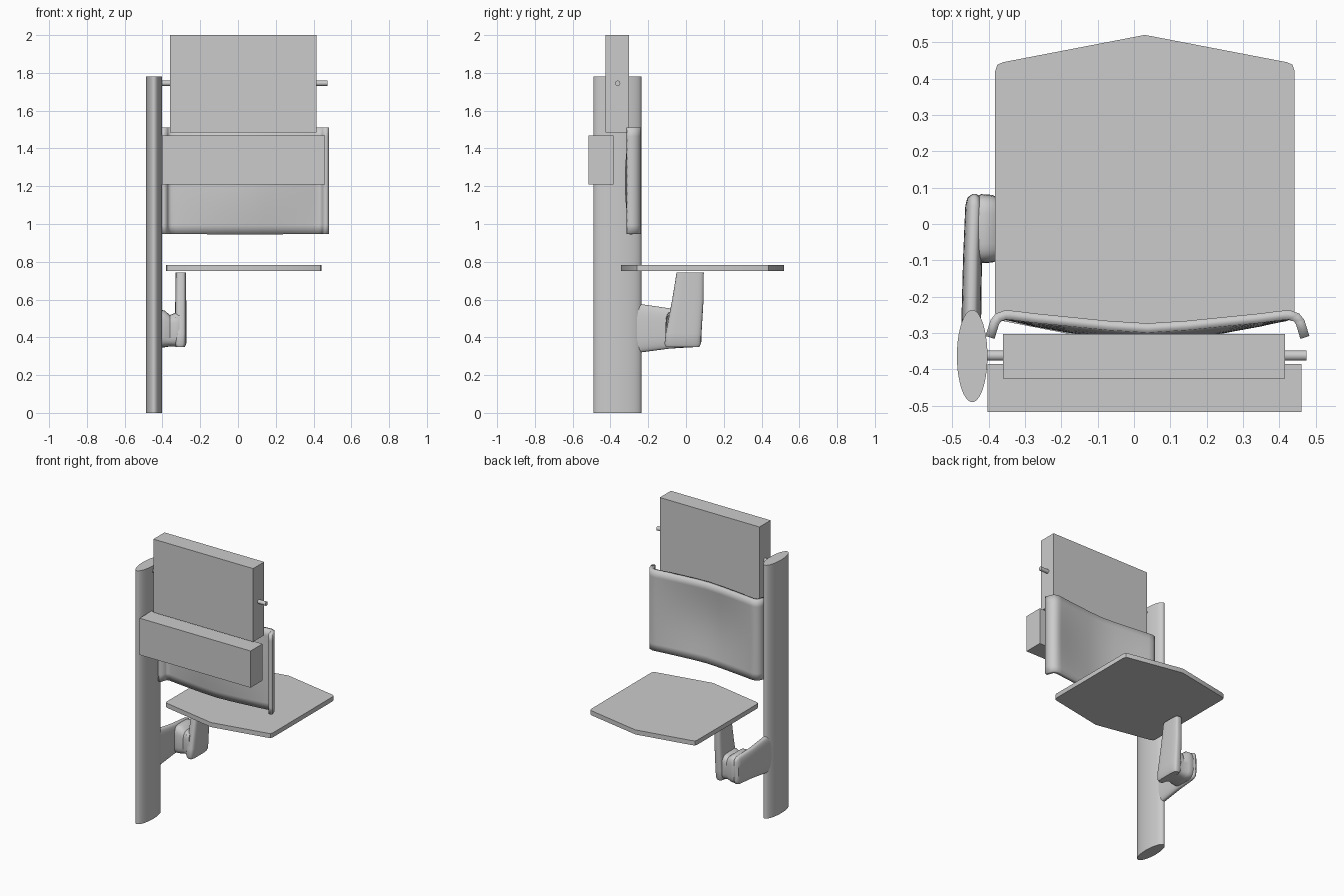
import bpy, math
from math import sin, cos, pi

if "Cube" in bpy.data.objects:
    bpy.data.objects.remove(bpy.data.objects["Cube"])


def make(name, verts, faces, smooth=True):
    me = bpy.data.meshes.new(name)
    me.from_pydata(verts, [], faces)
    ob = bpy.data.objects.new(name, me)
    bpy.context.collection.objects.link(ob)
    bpy.ops.object.select_all(action='DESELECT')
    ob.select_set(True)
    bpy.context.view_layer.objects.active = ob
    bpy.ops.object.mode_set(mode='EDIT')
    bpy.ops.mesh.select_all(action='SELECT')
    bpy.ops.mesh.normals_make_consistent(inside=False)
    bpy.ops.object.mode_set(mode='OBJECT')
    if smooth:
        bpy.ops.object.shade_smooth_by_angle(angle=math.radians(40))
    return ob


def box(name, lo, hi):
    v = [(x, y, z) for x in (lo[0], hi[0]) for y in (lo[1], hi[1]) for z in (lo[2], hi[2])]
    f = [(0, 1, 3, 2), (4, 6, 7, 5), (0, 4, 5, 1), (2, 3, 7, 6), (0, 2, 6, 4), (1, 5, 7, 3)]
    return make(name, v, f, False)


def loft(name, axis, sections, power=1.0, n=32):
    """Capped loft; each section is (position, centre a, centre b, half a, half b)."""
    verts = []
    for p, ca, cb, ha, hb in sections:
        for i in range(n):
            t = 2 * pi * i / n
            c, s = cos(t), sin(t)
            co = [ca + ha * math.copysign(abs(c) ** power, c),
                  cb + hb * math.copysign(abs(s) ** power, s)]
            co.insert(axis, p)
            verts.append(co)
    m = len(sections)
    faces = [(k * n + i, k * n + (i + 1) % n, (k + 1) * n + (i + 1) % n, (k + 1) * n + i)
             for k in range(m - 1) for i in range(n)]
    faces += [tuple(range(n)), tuple(range((m - 1) * n, m * n))]
    return make(name, verts, faces)


# oval upright post and the thin cross rod
loft("post", 2, [(z, -0.445, -0.363, 0.042, 0.127) for z in (0, 1.78)], n=40)
loft("cross_rod", 0, [(x, -0.362, 1.745, 0.014, 0.014) for x in (-0.44, 0.475)], n=20)

# box panels at the back
box("upper_panel", (-0.36, -0.425, 1.485), (0.415, -0.302, 2.0))
box("lower_panel", (-0.403, -0.517, 1.21), (0.46, -0.385, 1.468))

# seat: six-sided plate with softened side corners
outline = [(0.03, 0.52), (0.42, 0.445), (0.436, 0.438), (0.442, 0.42),
           (0.442, -0.245), (0.436, -0.26), (0.42, -0.267), (0.03, -0.343),
           (-0.36, -0.267), (-0.376, -0.26), (-0.382, -0.245),
           (-0.382, 0.42), (-0.376, 0.438), (-0.36, 0.445)]
n = len(outline)
make("seat", [(x, y, z) for z in (0.752, 0.784) for x, y in outline],
     [tuple(range(n)), tuple(range(n, 2 * n))] +
     [(i, (i + 1) % n, (i + 1) % n + n, i + n) for i in range(n)])

# backrest: curved sheet with turned-back sides and a lumbar hollow
half = [(0, -0.286), (0.11, -0.279), (0.21, -0.269), (0.31, -0.259), (0.365, -0.252),
        (0.39, -0.25), (0.41, -0.257), (0.42, -0.27), (0.433, -0.312)]
path = [(-x, y) for x, y in half[:0:-1]] + half
rows, cols = 12, len(path)
verts = []
for r in range(rows + 1):
    t = r / rows
    for x, y in path:
        bulge = 0.025 * sin(pi * t) * max(0, 1 - (abs(x) / 0.4) ** 2)
        verts.append((x + 0.037, y - bulge, 0.947 + 0.563 * t))
back = make("backrest", verts,
            [(r * cols + i, r * cols + i + 1, (r + 1) * cols + i + 1, (r + 1) * cols + i)
             for r in range(rows) for i in range(cols - 1)])
sol = back.modifiers.new("thickness", 'SOLIDIFY')
sol.thickness = 0.026
sol.offset = 0
back.modifiers.move(len(back.modifiers) - 1, 0)

# support arm running forward from the post
loft("support_arm", 1, [(-0.32, -0.448, 0.448, 0.027, 0.13), (-0.24, -0.447, 0.448, 0.027, 0.128),
                        (-0.09, -0.444, 0.447, 0.026, 0.107), (0.05, -0.439, 0.447, 0.025, 0.098),
                        (0.073, -0.439, 0.447, 0.019, 0.088), (0.082, -0.439, 0.447, 0.006, 0.07)], 0.7)

# hub joining the arm to the seat stem
loft("arm_hub", 0, [(-0.45, -0.01, 0.447, 0.08, 0.085), (-0.42, -0.013, 0.445, 0.095, 0.1),
                    (-0.39, -0.013, 0.445, 0.093, 0.098), (-0.36, -0.015, 0.435, 0.08, 0.083),
                    (-0.33, -0.018, 0.44, 0.09, 0.09), (-0.31, -0.018, 0.44, 0.085, 0.088)], 0.5)

# leaning stem under the seat
loft("seat_stem", 2, [(0.348, -0.305, -0.018, 0.022, 0.088), (0.365, -0.305, -0.018, 0.031, 0.096),
                      (0.42, -0.304, -0.013, 0.031, 0.095), (0.6, -0.303, 0.01, 0.029, 0.083),
                      (0.742, -0.302, 0.022, 0.028, 0.072)], 0.5)
